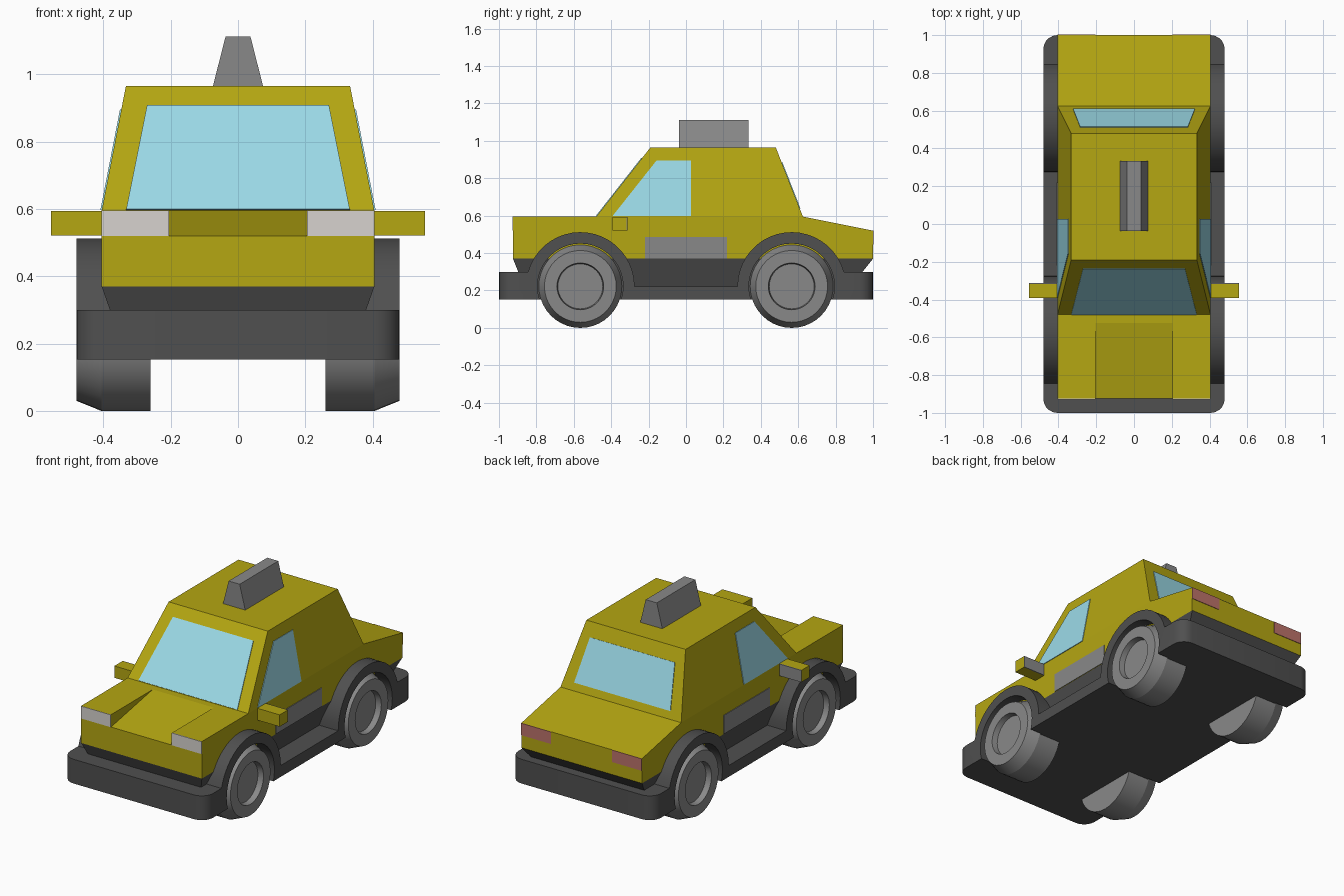
import bpy, bmesh, math
from mathutils import Vector

if "Cube" in bpy.data.objects:
    bpy.data.objects.remove(bpy.data.objects["Cube"])


def material(name, rgb):
    m = bpy.data.materials.new(name)
    m.diffuse_color = (*rgb, 1)
    m.use_nodes = True
    m.node_tree.nodes["Principled BSDF"].inputs["Base Color"].default_value = m.diffuse_color
    return m


YELLOW = material("yellow_paint", (0.46, 0.385, 0.006))
DARK = material("dark_trim", (0.08, 0.08, 0.08))
GREY = material("mid_grey", (0.25, 0.25, 0.25))
GLASS = material("blue_glass", (0.33, 0.70, 0.80))
WHITE = material("headlight_white", (0.68, 0.65, 0.62))
RED = material("tail_light_red", (0.50, 0.17, 0.145))


def finish(bm, name, mat):
    bmesh.ops.recalc_face_normals(bm, faces=bm.faces)
    me = bpy.data.meshes.new(name)
    bm.to_mesh(me)
    bm.free()
    me.materials.append(mat)
    ob = bpy.data.objects.new(name, me)
    bpy.context.collection.objects.link(ob)
    return ob


def smooth(ob, degrees=20):
    for p in ob.data.polygons:
        p.use_smooth = True
    ob.data.set_sharp_from_angle(angle=math.radians(degrees))


def solid_bm(a, b):
    """Closed solid between two matching loops of points."""
    bm = bmesh.new()
    va = [bm.verts.new(p) for p in a]
    vb = [bm.verts.new(p) for p in b]
    bm.faces.new(va)
    bm.faces.new(vb[::-1])
    n = len(va)
    for i in range(n):
        j = (i + 1) % n
        bm.faces.new((va[i], vb[i], vb[j], va[j]))
    return bm


def solid(name, a, b, mat):
    return finish(solid_bm(a, b), name, mat)


def side_extrude(name, profile, x0, x1, mat):
    return solid(name, [(x0, y, z) for y, z in profile],
                 [(x1, y, z) for y, z in profile], mat)


def box(name, x0, x1, y0, y1, z0, z1, mat):
    return side_extrude(name, [(y0, z0), (y1, z0), (y1, z1), (y0, z1)], x0, x1, mat)


def rect(x, y0, y1, z):
    return [(-x, y0, z), (x, y0, z), (x, y1, z), (-x, y1, z)]


def plate(name, pts, outward, mat, t=0.004):
    """Thin plate lying on a flat face."""
    pts = [Vector(p) for p in pts]
    n = (pts[1] - pts[0]).cross(pts[2] - pts[0]).normalized()
    if n.dot(Vector(outward)) < 0:
        n = -n
    return solid(name, [p - n * 0.002 for p in pts], [p + n * t for p in pts], mat)


def lathe_x(name, profile, side, cy, cz, mat, steps=40):
    """Spin an (x, radius) profile round a sideways axle."""
    bm = bmesh.new()
    vs = [bm.verts.new((side * x, cy, cz + r)) for x, r in profile]
    es = [bm.edges.new(p) for p in zip(vs, vs[1:])]
    bmesh.ops.spin(bm, geom=vs + es, cent=(0, cy, cz), axis=(1, 0, 0),
                   angle=2 * math.pi, steps=steps)
    bmesh.ops.remove_doubles(bm, verts=bm.verts, dist=1e-4)
    return finish(bm, name, mat)


def subtract(ob, cutters):
    for c in cutters:
        c.hide_render = True
        m = ob.modifiers.new("cut", "BOOLEAN")
        m.object, m.operation, m.solver = c, "DIFFERENCE", "EXACT"
    bpy.context.view_layer.update()
    dg = bpy.context.evaluated_depsgraph_get()
    me = bpy.data.meshes.new_from_object(ob.evaluated_get(dg))
    ob.modifiers.clear()
    ob.data = me
    for c in cutters:
        bpy.data.objects.remove(c)


SIDES = ((1, "right"), (-1, "left"))
AXLES = ((-0.565, "front"), (0.565, "rear"))
AXLE_Z, WHEEL_R, ARCH_R = 0.222, 0.222, 0.29
WAIST, ROOF = 0.595, 0.965

# Lower body with sunken, sloping bonnet centre
lower = side_extrude("lower_body", [(-0.925, 0.37), (-0.925, WAIST), (0.625, WAIST),
                                    (1.0, 0.52), (1.0, 0.37)], -0.405, 0.405, YELLOW)
wedge = side_extrude("bonnet_cutter", [(-1.125, 0.4825), (-0.485, 0.6025), (-1.125, 0.75)],
                     -0.205, 0.205, YELLOW)
subtract(lower, [wedge])

# Cabin
solid("cabin", rect(0.405, -0.48, 0.625, WAIST), rect(0.333, -0.19, 0.48, ROOF), YELLOW)

# Dark tapered underbody
solid("underbody", rect(0.352, -0.865, 0.88, 0.22), rect(0.405, -0.925, 1.0, 0.37), DARK)

# Chassis: bumpers, wheel arches and sills in one side profile
a0 = math.asin((0.30 - AXLE_Z) / ARCH_R)
angles = [a0 + (math.pi - a0) * i / 20 for i in range(21)]
rear_arch = [(0.565 + ARCH_R * math.cos(a), AXLE_Z + ARCH_R * math.sin(a)) for a in angles]
front_arch = [(-y, z) for y, z in reversed(rear_arch)]
outline = [(-1, 0.153), (1, 0.153), (1, 0.30)] + rear_arch + front_arch + [(-1, 0.30)]
bm = solid_bm([(-0.48, y, z) for y, z in outline], [(0.48, y, z) for y, z in outline])
corners = [e for e in bm.edges
           if all(abs(v.co.y) > 0.999 and abs(v.co.x) > 0.479 for v in e.verts)
           and abs(e.verts[0].co.z - e.verts[1].co.z) > 0.1]
bmesh.ops.bevel(bm, geom=corners, offset=0.075, segments=5, profile=0.5, affect="EDGES")
chassis = finish(bm, "chassis", DARK)
wells = [lathe_x("well_cutter", [(0.40, 0), (0.40, 0.229), (0.6, 0.229), (0.6, 0)],
                 s, y, AXLE_Z, DARK) for s, _ in SIDES for y, _ in AXLES]
subtract(chassis, wells)
smooth(chassis)

# Wheels with dished hubs
for s, side in SIDES:
    for y, end in AXLES:
        smooth(lathe_x(f"{end}_{side}_wheel",
                       [(0.26, 0), (0.26, WHEEL_R), (0.405, WHEEL_R), (0.479, 0.192),
                        (0.479, 0.125), (0.445, 0.12), (0.445, 0)], s, y, AXLE_Z, GREY), 15)


# Windscreen and rear window
def slope_y(z, y_low, y_high):
    return y_low + (y_high - y_low) * (z - WAIST) / (ROOF - WAIST)


def end_window(name, y_low, y_high, z0, x0, z1, x1, outward):
    ya, yb = slope_y(z0, y_low, y_high), slope_y(z1, y_low, y_high)
    plate(name, [(-x0, ya, z0), (x0, ya, z0), (x1, yb, z1), (-x1, yb, z1)], outward, GLASS)


end_window("windscreen", -0.48, -0.19, 0.597, 0.332, 0.907, 0.27, (0, -1, 0.5))
end_window("rear_window", 0.625, 0.48, 0.637, 0.323, 0.885, 0.285, (0, 1, 0.5))

for s, side in SIDES:
    # Side window on the leaning cabin wall
    pts = [(s * slope_y(z, 0.405, 0.333), y, z)
           for y, z in ((-0.393, 0.597), (0.026, 0.597), (0.026, 0.895), (-0.157, 0.895))]
    plate(f"{side}_window", pts, (s, 0, 0), GLASS)

    # Door panel
    x = s * 0.405
    plate(f"{side}_door_panel", [(x, -0.22, 0.372), (x, 0.22, 0.372),
                                 (x, 0.22, 0.485), (x, -0.22, 0.485)], (s, 0, 0), GREY)

    # Head and tail lights
    xi, xo = s * 0.205, s * 0.405
    for name, y, z0, z1, mat in (("headlight", -0.925, 0.52, 0.595, WHITE),
                                 ("tail_light", 1.0, 0.447, 0.52, RED)):
        plate(f"{side}_{name}", [(xi, y, z0), (xo, y, z0), (xo, y, z1), (xi, y, z1)],
              (0, y, 0), mat, 0.003)

    # Wing mirror with grey glass on its back
    box(f"{side}_mirror", s * 0.39, s * 0.555, -0.393, -0.317, 0.522, 0.594, YELLOW)
    xi, xo, y = s * 0.407, s * 0.555, -0.317
    plate(f"{side}_mirror_glass", [(xi, y, 0.522), (xo, y, 0.522), (xo, y, 0.594),
                                   (xi, y, 0.594)], (0, 1, 0), GREY)

# Roof sign
solid("roof_sign", rect(0.075, -0.037, 0.333, 0.963), rect(0.037, -0.037, 0.333, 1.112), GREY)
